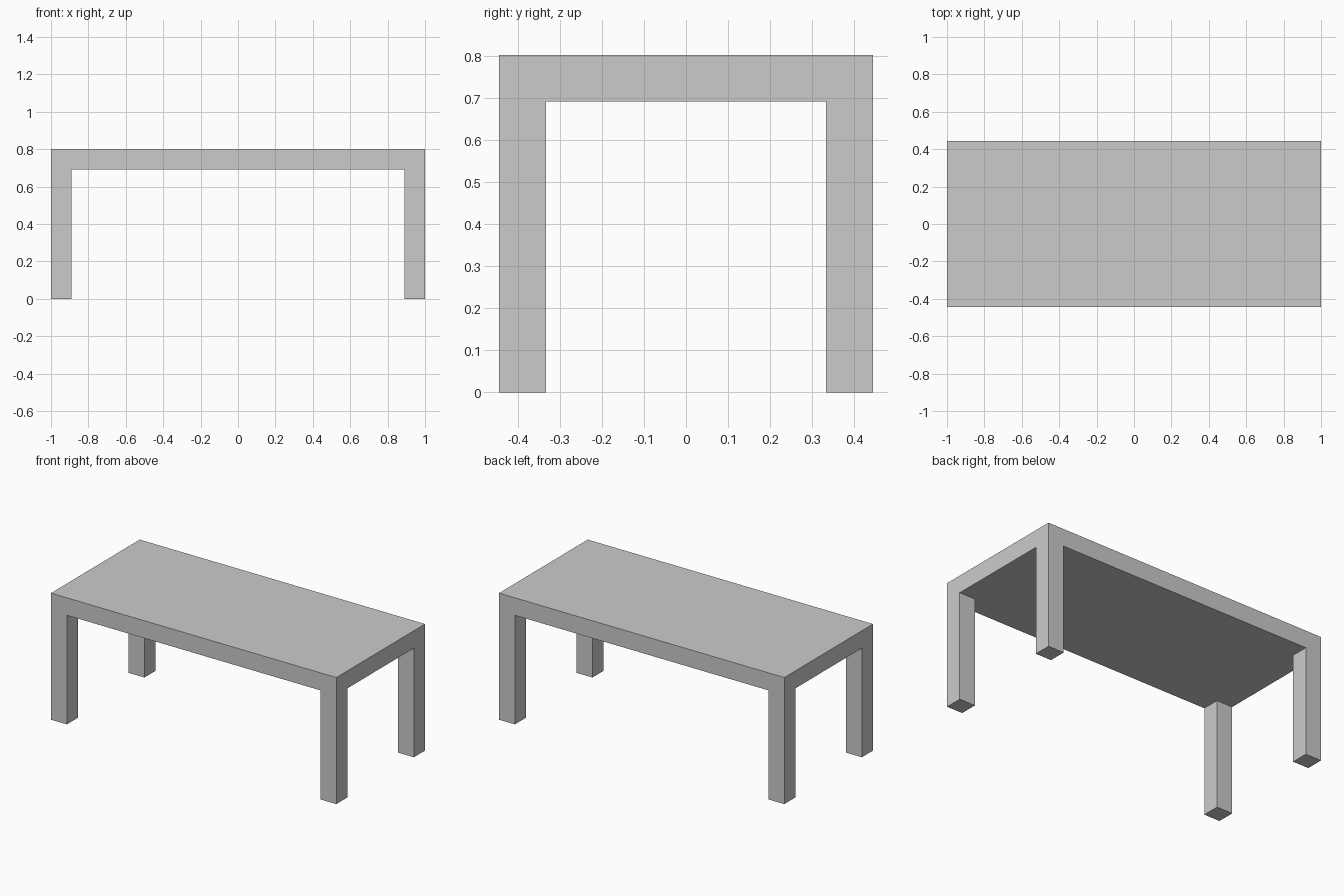
import bpy
import bmesh
from mathutils import Vector

if "Cube" in bpy.data.objects:
    bpy.data.objects.remove(bpy.data.objects["Cube"])

HALF_X, HALF_Y = 1.0, 0.444
TOP, UNDER, LEG = 0.802, 0.691, 0.111

bm = bmesh.new()

# Solid tabletop slab
bmesh.ops.create_cube(bm, size=1)
bmesh.ops.scale(bm, vec=(2 * HALF_X, 2 * HALF_Y, TOP - UNDER), verts=bm.verts)
bmesh.ops.translate(bm, vec=(0, 0, (TOP + UNDER) / 2), verts=bm.verts)

# Cut lines that mark out the square leg footprints
for axis, half in ((Vector((1, 0, 0)), HALF_X), (Vector((0, 1, 0)), HALF_Y)):
    for side in (-1, 1):
        bmesh.ops.bisect_plane(bm, geom=bm.verts[:] + bm.edges[:] + bm.faces[:],
                               plane_co=axis * side * (half - LEG), plane_no=axis)

# Four legs, extruded from the underside corners to the floor
bm.normal_update()
corners = []
for f in bm.faces:
    c = f.calc_center_median()
    if f.normal.z < -0.5 and abs(c.x) > HALF_X - LEG and abs(c.y) > HALF_Y - LEG:
        corners.append(f)
feet = bmesh.ops.extrude_discrete_faces(bm, faces=corners)["faces"]
for f in feet:
    for v in f.verts:
        v.co.z = 0

# Merge coplanar faces so the legs run flush into the top
bmesh.ops.recalc_face_normals(bm, faces=bm.faces)
bmesh.ops.dissolve_limit(bm, angle_limit=0.01, verts=bm.verts, edges=bm.edges)

mesh = bpy.data.meshes.new("table")
bm.to_mesh(mesh)
bm.free()
bpy.context.collection.objects.link(bpy.data.objects.new("table", mesh))
